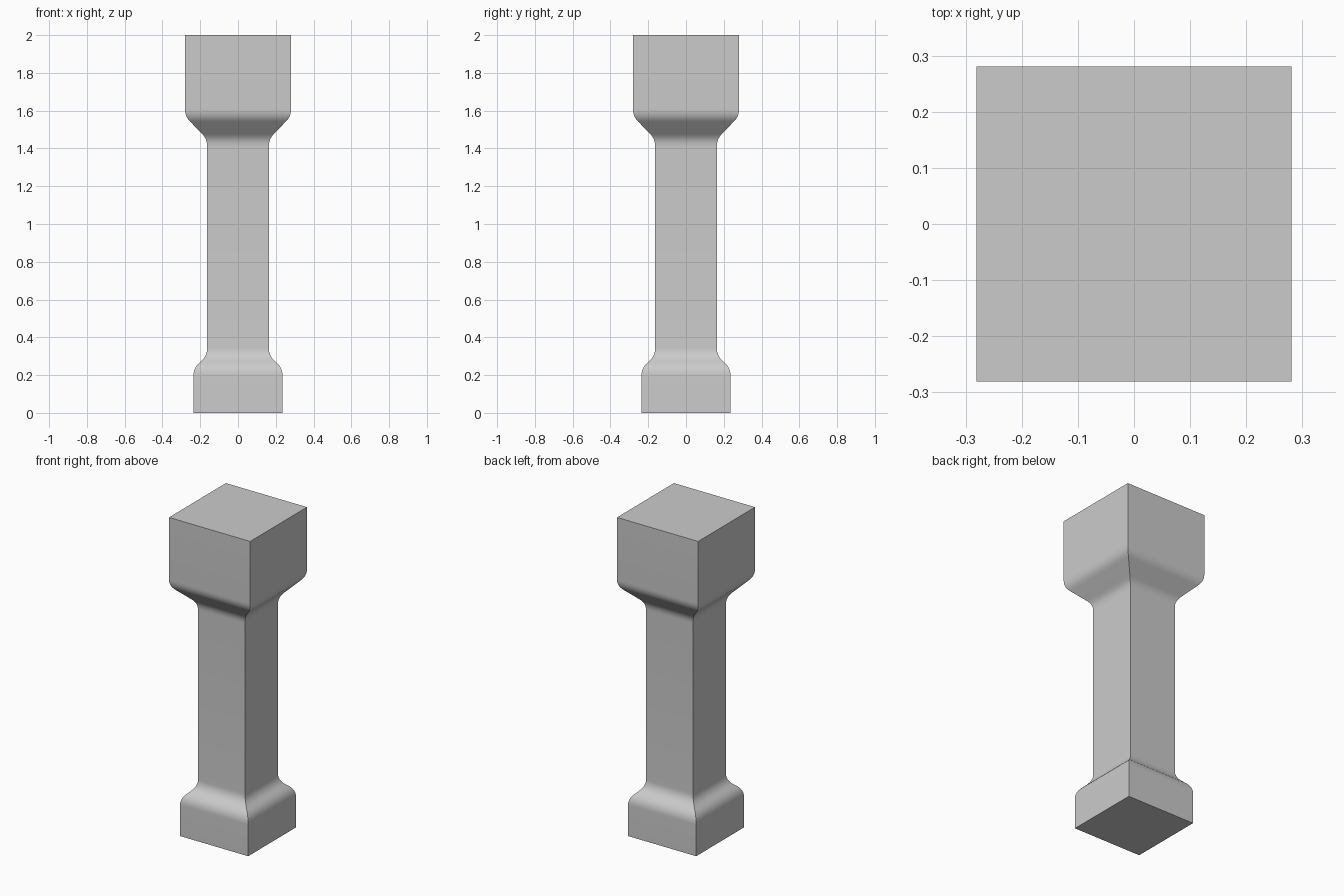
import bpy, bmesh, math
from mathutils import Vector

if "Cube" in bpy.data.objects:
    bpy.data.objects.remove(bpy.data.objects["Cube"])

STEPS = 8
BASE, SHAFT, CAP = 0.236, 0.163, 0.281


def rounded(a, corner, b):
    """Soft bend from a to b around a corner; points are (half width, height)."""
    a, c, b = Vector(a), Vector(corner), Vector(b)
    return [a * (1 - t) ** 2 + c * 2 * t * (1 - t) + b * t * t
            for t in (i / STEPS for i in range(STEPS + 1))]


# Profile from the foot to the top: base, shaft, capital
profile = [Vector((BASE, 0))]
profile += rounded((BASE, 0.195), (BASE, 0.235), (0.208, 0.262))
profile += rounded((0.194, 0.275), (SHAFT, 0.303), (SHAFT, 0.345))
profile += rounded((SHAFT, 1.41), (SHAFT, 1.45), (0.190, 1.477))
profile += rounded((0.254, 1.543), (CAP, 1.57), (CAP, 1.61))
profile.append(Vector((CAP, 2.0)))

# Square rings stacked along the profile
bm = bmesh.new()
rings = [[bm.verts.new((sx * h, sy * h, z))
          for sx, sy in ((-1, -1), (1, -1), (1, 1), (-1, 1))]
         for h, z in profile]
for lo, hi in zip(rings, rings[1:]):
    for i in range(4):
        j = (i + 1) % 4
        bm.faces.new((lo[i], lo[j], hi[j], hi[i]))
bm.faces.new(rings[0][::-1])
bm.faces.new(rings[-1])

mesh = bpy.data.meshes.new("square_pillar")
bm.to_mesh(mesh)
bm.free()
pillar = bpy.data.objects.new("square_pillar", mesh)
bpy.context.collection.objects.link(pillar)

# Smooth bends, crisp vertical corners
bpy.context.view_layer.objects.active = pillar
pillar.select_set(True)
bpy.ops.object.shade_smooth_by_angle(angle=math.radians(30))
